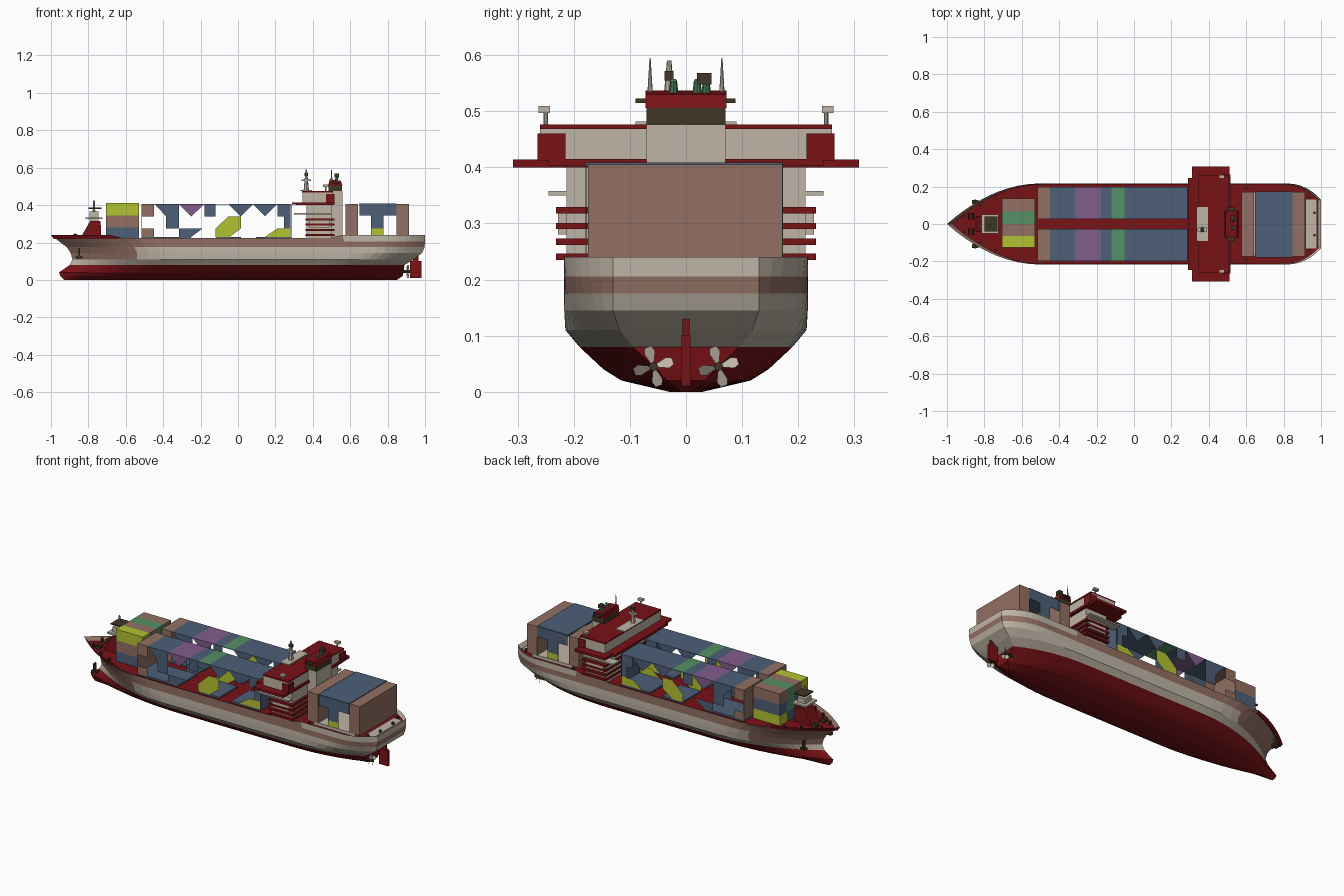
import bpy, math
from mathutils import Matrix, Vector

if "Cube" in bpy.data.objects:
    bpy.data.objects.remove(bpy.data.objects["Cube"])

COLS = {"red": (0.19, 0.006, 0.008), "off_white": (0.52, 0.46, 0.38), "salmon": (0.29, 0.16, 0.125),
        "blue": (0.075, 0.115, 0.185), "yellow": (0.45, 0.54, 0.03), "purple": (0.22, 0.11, 0.26),
        "green": (0.09, 0.28, 0.13), "olive": (0.05, 0.037, 0.018)}
M = {}
for n, c in COLS.items():
    M[n] = bpy.data.materials.new(n)
    M[n].diffuse_color = (*c, 1)


def mesh(name, verts, faces, mats, idx=None):
    me = bpy.data.meshes.new(name)
    me.from_pydata(verts, [], faces)
    for m in mats:
        me.materials.append(M[m])
    if idx:
        me.polygons.foreach_set("material_index", idx)
    me.update()
    ob = bpy.data.objects.new(name, me)
    bpy.context.collection.objects.link(ob)
    return ob


def prism(name, prof, y0, y1, mat):
    # x-z profile extruded along y
    n = len(prof)
    v = [(x, y0, z) for x, z in prof] + [(x, y1, z) for x, z in prof]
    f = [tuple(range(n)), tuple(range(2 * n - 1, n - 1, -1))]
    f += [(i, i + n, (i + 1) % n + n, (i + 1) % n) for i in range(n)]
    return mesh(name, v, f, [mat])


def box(name, x0, x1, y0, y1, z0, z1, mat):
    return prism(name, [(x0, z0), (x1, z0), (x1, z1), (x0, z1)], y0, y1, mat)


def pair(name, x0, x1, y0, y1, z0, z1, mat):
    box(name + "_left", x0, x1, y0, y1, z0, z1, mat)
    box(name + "_right", x0, x1, -y1, -y0, z0, z1, mat)


def rod(name, a, b, r0, mat, r1=None, n=8):
    # tapered cylinder between two points
    a, b = Vector(a), Vector(b)
    r1 = r0 if r1 is None else r1
    q = (b - a).to_track_quat('Z', 'Y')
    v = []
    for p, r in ((a, r0), (b, r1)):
        v += [p + q @ Vector((r * math.cos(t * math.tau / n), r * math.sin(t * math.tau / n), 0)) for t in range(n)]
    f = [tuple(range(n - 1, -1, -1)), tuple(range(n, 2 * n))]
    f += [(i, (i + 1) % n, (i + 1) % n + n, i + n) for i in range(n)]
    return mesh(name, v, f, [mat])


# hull levels: z, bow x, stern x, half width, bow taper, stern taper, stern width fraction
LV = [(0.0, -0.93, 0.85, 0.03, 0.6, 0.4, 0.3), (0.02, -0.95, 0.88, 0.115, 0.65, 0.5, 0.3),
      (0.04, -0.957, 0.885, 0.147, 0.65, 0.5, 0.35), (0.08, -0.90, 0.89, 0.19, 0.6, 0.45, 0.5),
      (0.11, -0.885, 0.94, 0.215, 0.55, 0.4, 0.55), (0.145, -0.895, 0.985, 0.217, 0.52, 0.3, 0.6),
      (0.175, -0.915, 0.997, 0.217, 0.5, 0.25, 0.6), (0.205, -0.955, 1.0, 0.217, 0.5, 0.22, 0.6),
      (0.24, -1.0, 1.0, 0.217, 0.5, 0.2, 0.6)]
N = 36


def half(x, L):
    z, xb, xs, w, bl, sl, sf = L
    s = min(1, max(0, (x - xb) / bl))
    t = min(1, max(0, (xs - x) / sl))
    return w * (1 - (1 - s) ** 2) * (sf + (1 - sf) * (1 - (1 - t) ** 2.5))


def loop(L, top=False):
    port, star = [], []
    for i in range(N + 1):
        t = i / N
        u = t - 0.09 * math.sin(2 * math.pi * t)     # denser toward the ends
        x = L[1] + (L[2] - L[1]) * u
        z = L[0]
        if top and -0.66 < x < 0.55:
            z = 0.225
        y = half(x, L)
        port.append((x, y, z))
        star.append((x, -y, z))
    return star + port[::-1]


rings = [loop(L, L is LV[-1]) for L in LV]
K = len(rings[0])
verts = [p for r in rings for p in r]
faces, idx = [tuple(range(K - 1, -1, -1))], [0]
for a in range(len(rings) - 1):
    zc = (LV[a][0] + LV[a + 1][0]) / 2
    for i in range(K):
        j = (i + 1) % K
        q = (a * K + i, a * K + j, (a + 1) * K + j, (a + 1) * K + i)
        xc = sum(verts[k][0] for k in q) / 4
        faces.append(q)
        if zc < 0.08:
            idx.append(0)
        elif (zc > 0.17 and not (xc > 0.55 and zc > 0.205)) or (xc < -0.55 and zc > 0.12):
            idx.append(2)
        else:
            idx.append(1)
mesh("hull", verts, faces, ["red", "off_white", "salmon"], idx)

# deck, inset slightly inside the bulwark
deck = [(x * 0.985, y * 0.98, 0.219) for x, y, z in rings[-1]]
mesh("deck", deck, [tuple(range(K))], ["red"])
box("stern_deck_plate", 0.92, 0.975, -0.13, 0.13, 0.219, 0.227, "off_white")
# bulwark lining on the raised ends
for nm, test in (("bow_bulwark_lining", lambda x: x < -0.62), ("stern_bulwark_lining", lambda x: x > 0.55)):
    f = [(i, (i + 1) % K, (i + 1) % K + K, i + K) for i in range(K) if test(deck[i][0])]
    mesh(nm, deck + [(x, y, z) for x, y, z in rings[-1]], f, ["red" if "bow" in nm else "off_white"])

# rudder and propellers
box("rudder", 0.92, 0.98, -0.008, 0.008, 0.01, 0.10, "red")
box("rudder_stock", 0.935, 0.965, -0.006, 0.006, 0.09, 0.14, "red")
for s in (-1, 1):
    c = Vector((0.908, s * 0.058, 0.045))
    rod("propeller_shaft", c - Vector((0.12, 0, 0)), c + Vector((0.012, 0, 0)), 0.008, "olive")
    v, f = [], []
    for k in range(4):
        R = Matrix.Rotation(math.pi / 2 * k + 0.3, 3, 'X')
        pts = [(-0.004, -0.003, 0.006), (0.004, 0.003, 0.006), (0.007, 0.011, 0.026),
               (0.003, 0.007, 0.036), (-0.003, -0.005, 0.036), (-0.007, -0.009, 0.026)]
        f.append(tuple(range(len(v), len(v) + 6)))
        v += [c + R @ Vector(p) for p in pts]
    mesh("propeller_blades", v, f, ["off_white"])
    # anchor
    box("anchor_shank", -0.852, -0.844, s * 0.118 - 0.012, s * 0.118 + 0.012, 0.125, 0.17, "olive")
    box("anchor_arms", -0.865, -0.831, s * 0.118 - 0.011, s * 0.118 + 0.011, 0.115, 0.127, "olive")

# main container rows: coloured tops
Z0, Z1, Z2, Z3 = 0.23, 0.275, 0.34, 0.405
tops = [(-0.515, -0.45, "salmon"), (-0.45, -0.315, "blue"), (-0.315, -0.18, "purple"), (-0.18, -0.12, "blue"),
        (-0.12, -0.05, "green"), (-0.05, 0.08, "blue"), (0.08, 0.21, "blue"), (0.21, 0.285, "blue")]
# open side panels of the rows, as x-z outlines
panels = [("salmon", [(-0.515, Z2), (-0.45, Z2), (-0.45, Z3), (-0.515, Z3)]),
          ("salmon", [(-0.515, Z0), (-0.45, Z0), (-0.45, Z1), (-0.515, Z1)]),
          ("blue", [(-0.445, Z3), (-0.385, Z2), (-0.385, Z1), (-0.315, Z1), (-0.315, Z3)]),
          ("purple", [(-0.315, Z3), (-0.25, Z2), (-0.18, Z3)]),
          ("blue", [(-0.315, Z0), (-0.25, Z0), (-0.19, Z1), (-0.315, Z1)]),
          ("blue", [(-0.18, Z2), (-0.12, Z2), (-0.12, Z3), (-0.18, Z3)]),
          ("yellow", [(-0.12, Z0), (-0.045, Z0), (0.015, Z1), (0.015, Z2), (-0.05, Z2), (-0.12, Z1)]),
          ("blue", [(-0.05, Z3), (0.015, Z2), (0.08, Z3)]),
          ("blue", [(0.08, Z3), (0.145, Z2), (0.21, Z3)]),
          ("blue", [(0.21, Z2), (0.245, Z2), (0.245, Z1), (0.28, Z1), (0.28, Z3), (0.21, Z3)]),
          ("yellow", [(0.145, Z0), (0.28, Z0), (0.28, Z1), (0.21, Z1)])]
for s in (-1, 1):
    ya, yb = sorted((s * 0.028, s * 0.198))
    for x0, x1, m in tops:
        box("container_top", x0, x1, ya, yb, Z3 - 0.003, Z3, m)
    for m, p in panels:
        for y in (ya, yb):
            mesh("container_side", [(x, y, z) for x, z in p], [tuple(range(len(p)))], [m])
    for x, m in ((-0.515, "salmon"), (0.283, "blue")):
        box("container_end", x, x + 0.002, ya, yb, Z0, Z3, m)
    for x0, x1 in ((-0.515, -0.25), (-0.115, 0.015), (0.095, 0.285)):
        box("container_base", x0, x1, ya, yb, 0.221, 0.23, "blue")

# forward container stack, colours bottom to top for each column
stack = [(-0.125, -0.063, ("blue", "salmon", "yellow")), (-0.063, 0.0, ("salmon", "blue", "salmon")),
         (0.0, 0.068, ("blue", "green", "green")), (0.068, 0.135, ("yellow", "blue", "salmon"))]
for y0, y1, cs in stack:
    for m, z0, z1 in zip(cs, (0.222, 0.28, 0.345), (0.28, 0.345, 0.41)):
        box("forward_container", -0.705, -0.53, y0, y1, z0, z1, m)

# aft container stack
for x0 in (0.575, 0.847):
    box("aft_end_container", x0, x0 + 0.066, -0.175, 0.172, 0.235, 0.405, "salmon")
box("aft_container_top", 0.647, 0.848, -0.178, 0.172, 0.402, 0.409, "blue")
for y in (-0.178, 0.172):
    box("aft_container_side", 0.65, 0.847, y - 0.001, y + 0.001, 0.345, 0.405, "blue")
    box("aft_container_middle", 0.71, 0.778, y - 0.001, y + 0.001, Z1, 0.345, "blue")
    box("aft_container_low", 0.71, 0.778, y - 0.001, y + 0.001, 0.24, Z1, "yellow")
box("aft_hatch_cover", 0.61, 0.88, -0.17, 0.17, 0.219, 0.236, "off_white")

# superstructure
box("accommodation_block", 0.365, 0.50, -0.213, 0.213, 0.219, 0.40, "off_white")
for z in (0.235, 0.262, 0.29, 0.318):
    box("balcony", 0.36, 0.515, -0.232, 0.232, z, z + 0.011, "red")
pair("side_locker", 0.38, 0.49, 0.213, 0.228, 0.28, 0.325, "off_white")
pair("upper_ledge", 0.30, 0.50, 0.19, 0.245, 0.35, 0.358, "off_white")
box("bridge_wing_deck", 0.31, 0.51, -0.308, 0.308, 0.40, 0.414, "red")
box("bridge_front_deck", 0.29, 0.515, -0.245, 0.245, 0.402, 0.415, "red")
box("bridge", 0.345, 0.505, -0.26, 0.26, 0.414, 0.468, "off_white")
box("bridge_roof", 0.343, 0.508, -0.26, 0.26, 0.468, 0.476, "red")
pair("wing_cabin", 0.47, 0.515, 0.215, 0.265, 0.412, 0.46, "red")
box("funnel_casing", 0.49, 0.56, -0.07, 0.07, 0.219, 0.476, "off_white")
box("funnel_band", 0.485, 0.557, -0.07, 0.07, 0.476, 0.506, "olive")
prism("funnel_cap", [(0.483, 0.506), (0.558, 0.506), (0.55, 0.53), (0.49, 0.537)], -0.072, 0.072, "red")
box("funnel_ledge", 0.50, 0.54, -0.09, 0.088, 0.515, 0.523, "olive")
for y in (-0.022, 0.02, 0.036):
    rod("exhaust_pipe", (0.52, y, 0.525), (0.535, y, 0.555), 0.009, "green", 0.006)
box("exhaust_hood", 0.515, 0.54, 0.02, 0.045, 0.548, 0.568, "olive")
for y in (-0.064, 0.064):
    rod("antenna", (0.50, y, 0.53), (0.50, y, 0.595), 0.005, "off_white", 0.001)
    rod("lamp_post", (0.47, y * 3.9, 0.47), (0.47, y * 3.9, 0.505), 0.004, "off_white")
    box("lamp_head", 0.455, 0.485, y * 3.95 - 0.01, y * 3.95 + 0.01, 0.497, 0.509, "off_white")
# radar mast
box("mast_platform", 0.335, 0.395, -0.09, 0.09, 0.476, 0.482, "off_white")
rod("radar_mast", (0.365, -0.03, 0.48), (0.365, -0.03, 0.59), 0.014, "off_white", 0.004)
box("radar_bar", 0.34, 0.39, -0.04, -0.02, 0.53, 0.537, "off_white")
box("radar_scanner", 0.355, 0.375, -0.038, -0.022, 0.555, 0.572, "olive")

# foremast and bow gear
prism("foremast_house", [(-0.845, 0.22), (-0.73, 0.22), (-0.735, 0.315), (-0.79, 0.315)], -0.04, 0.04, "red")
box("foremast_platform", -0.815, -0.725, -0.05, 0.05, 0.325, 0.335, "off_white")
box("foremast_cabin", -0.795, -0.745, -0.03, 0.03, 0.315, 0.365, "off_white")
box("foremast_crosstree", -0.80, -0.73, -0.04, 0.04, 0.38, 0.386, "olive")
rod("foremast", (-0.77, 0, 0.31), (-0.77, 0, 0.425), 0.01, "off_white", 0.004)
for s in (-1, 1):
    rod("winch_drum", (-0.87, s * 0.025, 0.235), (-0.87, s * 0.06, 0.235), 0.014, "olive")
    for x, y in ((-0.91, 0.04), (-0.82, 0.10), (-0.74, 0.14), (0.94, 0.14), (0.965, 0.06), (0.6, 0.19)):
        rod("bollard", (x, s * y, 0.219), (x, s * y, 0.24), 0.007, "olive")

for m in bpy.data.materials:
    if m.users and not m.is_grease_pencil:
        m.use_nodes = True
        m.node_tree.nodes["Principled BSDF"].inputs["Base Color"].default_value = m.diffuse_color
